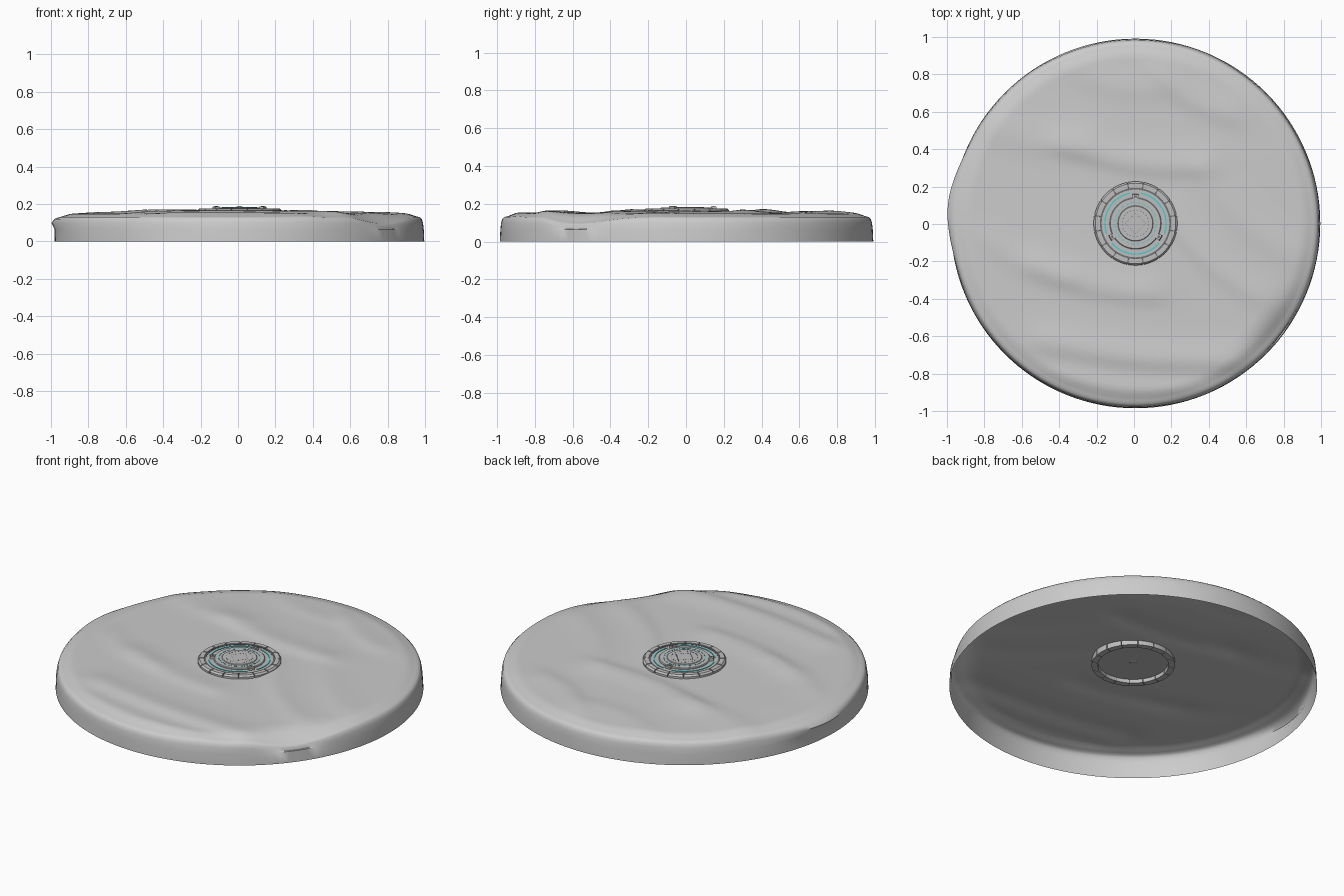
import bpy, bmesh, math
from mathutils import Vector

cube = bpy.data.objects.get("Cube")
if cube:
    bpy.data.objects.remove(cube)

CX, CY = 0.008, 0.003


def material(name, rgb):
    m = bpy.data.materials.new(name)
    m.use_nodes = True
    m.diffuse_color = (*rgb, 1)
    m.node_tree.nodes["Principled BSDF"].inputs["Base Color"].default_value = (*rgb, 1)
    return m


stone = material("pale grey ground", (0.6, 0.6, 0.6))
metal = material("pad grey", (0.52, 0.52, 0.52))
dark = material("dark grey joints", (0.16, 0.16, 0.16))
cyan = material("cyan light", (0.06, 0.62, 0.65))


def finish(name, bm, mat, angle=35):
    mesh = bpy.data.meshes.new(name)
    bm.to_mesh(mesh)
    bm.free()
    mesh.materials.append(mat)
    ob = bpy.data.objects.new(name, mesh)
    bpy.context.collection.objects.link(ob)
    bpy.ops.object.select_all(action="DESELECT")
    ob.select_set(True)
    bpy.context.view_layer.objects.active = ob
    bpy.ops.object.shade_smooth_by_angle(angle=math.radians(angle))
    return ob


def smooth(a, b, v):
    t = min(max((v - a) / (b - a), 0), 1)
    return t * t * (3 - 2 * t)


def bump(a, centre, width):
    d = (a - centre + math.pi) % (2 * math.pi) - math.pi
    return math.exp(-(d / width) ** 2)


# Wind-swept ridges: start, end, height, width on the upper and lower side
RIDGES = [
    ((-0.35, 0.40), (0.32, 0.30), 0.012, 0.10, 0.05),
    ((0.15, 0.78), (0.48, 0.58), 0.010, 0.10, 0.05),
    ((-0.75, 0.50), (-0.30, 0.42), 0.007, 0.12, 0.07),
    ((0.20, 0.00), (0.62, -0.38), 0.009, 0.08, 0.05),
    ((0.40, 0.22), (0.78, -0.15), 0.007, 0.10, 0.06),
    ((-0.50, -0.24), (0.05, -0.38), 0.011, 0.10, 0.05),
    ((-0.45, -0.65), (0.52, -0.74), 0.014, 0.10, 0.05),
    ((-0.75, -0.12), (-0.40, -0.30), 0.007, 0.08, 0.05),
    ((-0.35, -0.82), (0.30, -0.88), 0.006, 0.05, 0.04),
    ((-0.30, 0.80), (0.10, 0.72), 0.006, 0.10, 0.06),
]


def ground(x, y, r, a):
    z = 0.146 + 0.010 * (1 - r * r)
    for p, q, h, up, down in RIDGES:
        p, q = Vector(p), Vector(q)
        axis = q - p
        length = axis.length
        axis.normalize()
        rel = Vector((x, y)) - p
        t = rel.dot(axis)
        d = axis.x * rel.y - axis.y * rel.x
        d += 0.03 * math.sin(math.pi * t / length)
        past = max(-t, t - length, 0)
        z += h * math.exp(-(d / (up if d > 0 else down)) ** 2 - (past / 0.12) ** 2)
    z -= 0.018 * smooth(0.89, 0.975, r)
    z -= 0.035 * smooth(0.83, 0.97, r) * bump(a, math.radians(-37), 0.24)
    return z


# Ground disc: an open shell with a rounded rim and a slightly flared wall
SEG = 128
bm = bmesh.new()
radii = [0.03 * i for i in range(1, 30)] + [0.89, 0.91, 0.93, 0.95, 0.965]
rings = []
for r in radii + [0.975, 0.981, 0.985, 0.988]:
    ring = []
    for i in range(SEG):
        a = 2 * math.pi * i / SEG
        side = bump(a, math.pi - 0.1, 0.22)
        low = bump(a, math.radians(-37), 0.24)
        ux, uy = math.cos(a), math.sin(a)
        rim = ground(ux * 0.965, uy * 0.965, 0.965, a)
        rr = r
        if r <= 0.965:
            z = ground(ux * r, uy * r, r, a)
        elif r == 0.975:
            z = rim - 0.010
            rr += 0.017 * side
        elif r == 0.981:
            z = rim - 0.030
            rr += 0.027 * side - 0.004 * low
        elif r == 0.985:
            z = 0.065
            rr += 0.004 * side + 0.002 * math.sin(9 * a) * math.sin(4 * a)
        else:
            z = 0
        ring.append(bm.verts.new((CX + ux * rr, CY + uy * rr, z)))
    rings.append(ring)
centre = bm.verts.new((CX, CY, ground(0, 0, 0, 0)))
for i in range(SEG):
    j = (i + 1) % SEG
    bm.faces.new((centre, rings[0][i], rings[0][j]))
    for inner, outer in zip(rings, rings[1:]):
        bm.faces.new((inner[i], outer[i], outer[j], inner[j]))
finish("ground_disc", bm, stone, 50)


def arc_blocks(name, profile, mat, spans, steps):
    """Sweep a closed (radius, z) profile through each angular span, in degrees."""
    bm = bmesh.new()
    for start, end in spans:
        full = end - start >= 360
        sections = []
        for k in range(steps if full else steps + 1):
            a = math.radians(start + (end - start) * k / steps)
            sections.append([bm.verts.new((CX + r * math.cos(a), CY + r * math.sin(a), z))
                             for r, z in profile])
        pairs = list(zip(sections, sections[1:]))
        if full:
            pairs.append((sections[-1], sections[0]))
        else:
            bm.faces.new(sections[0])
            bm.faces.new(sections[-1][::-1])
        n = len(profile)
        for s, t in pairs:
            for k in range(n):
                m = (k + 1) % n
                bm.faces.new((s[k], t[k], t[m], s[m]))
    bmesh.ops.recalc_face_normals(bm, faces=bm.faces)
    return finish(name, bm, mat)


def box_profile(r0, r1, z0, z1, chamfer=0.0):
    if not chamfer:
        return [(r0, z0), (r1, z0), (r1, z1), (r0, z1)]
    return [(r0, z0), (r1, z0), (r1, z1 - chamfer), (r1 - chamfer, z1), (r0, z1)]


def spans(count, gap, offset=0):
    step = 360 / count
    return [(offset + i * step + gap / 2, offset + (i + 1) * step - gap / 2)
            for i in range(count)]


WHOLE = [(0, 360)]

# Outer kerb: chamfered blocks over a dark ring that shows in the joints
arc_blocks("kerb_joints", box_profile(0.193, 0.219, 0.132, 0.170), dark, WHOLE, 64)
arc_blocks("kerb_blocks", box_profile(0.190, 0.224, 0.130, 0.176, 0.009), metal,
           spans(16, 1.6, 11.25), 4)

# Landing pad: stepped rings and a raised centre
arc_blocks("pad_floor", box_profile(0.02, 0.191, 0.152, 0.171), metal, WHOLE, 64)
arc_blocks("pad_groove", box_profile(0.181, 0.190, 0.165, 0.1725), dark, WHOLE, 64)
arc_blocks("outer_light", box_profile(0.160, 0.167, 0.168, 0.174), cyan,
           spans(3, 20, 90), 24)
arc_blocks("middle_step", box_profile(0.02, 0.138, 0.165, 0.179, 0.004), metal, WHOLE, 64)
arc_blocks("inner_light", box_profile(0.109, 0.113, 0.176, 0.1805), cyan, spans(24, 5), 2)
arc_blocks("centre_step", box_profile(0.0005, 0.095, 0.170, 0.183, 0.003), metal, WHOLE, 48)

# Three clamps around the raised centre
arc_blocks("clamps", box_profile(0.132, 0.158, 0.165, 0.187, 0.004), metal,
           [(a - 6, a + 6) for a in (90, 210, 330)], 3)
arc_blocks("clamp_slots", box_profile(0.138, 0.149, 0.180, 0.188), dark,
           [(a - 3, a + 3) for a in (90, 210, 330)], 2)

# Dotted marks on the centre: a ring and a diamond
arc_blocks("dotted_ring", box_profile(0.070, 0.073, 0.180, 0.184), dark, spans(24, 9), 1)
bm = bmesh.new()
corners = [Vector((0.055 * math.cos(i * math.pi / 2), 0.055 * math.sin(i * math.pi / 2), 0))
           for i in range(5)]
for p, q in zip(corners, corners[1:]):
    for k in range(6):
        dot = bmesh.ops.create_cube(bm, size=0.004)["verts"]
        bmesh.ops.translate(bm, verts=dot,
                            vec=p.lerp(q, k / 6) + Vector((CX, CY, 0.182)))
finish("dotted_diamond", bm, dark)
